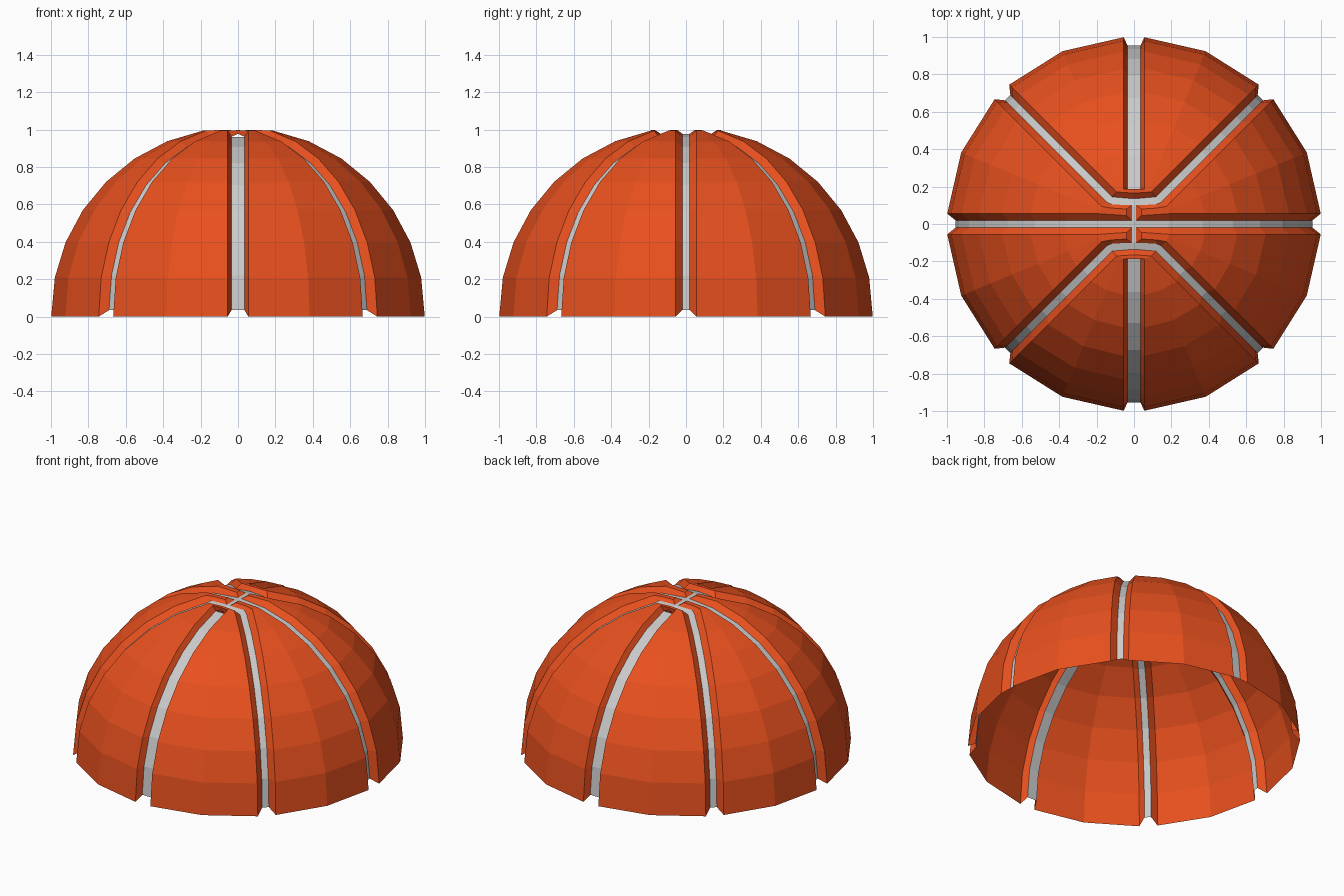
import bpy, bmesh
from math import sin, cos, radians, sqrt
from mathutils import Vector

if "Cube" in bpy.data.objects:
    bpy.data.objects.remove(bpy.data.objects["Cube"])

ROWS = 8                           # rows of 11.25 degrees up the dome
W = 0.055                          # half width of a groove at the surface
FLOOR = {0: 0.02, 45: 0.02, 90: 0.035}   # half width of each grey strip
TOP, LOW = 0.997, 0.978            # crown heights: panel, groove floor


def turn(x, y, z, deg):
    a = radians(deg)
    return Vector((x * cos(a) - y * sin(a), x * sin(a) + y * cos(a), z))


def skin(k, deg, off=0.0):
    """Point on the outer surface, off to the side of a meridian."""
    p = radians(11.25 * k)
    z = sin(p) + 0.014 if k else 0.0
    return turn(sqrt(cos(p) ** 2 - off ** 2), off, z, deg)


def floor(k, deg, side):
    """Edge point of a groove floor."""
    p = radians(11.25 * k)
    f = FLOOR[deg]
    return turn(sqrt((0.955 * cos(p)) ** 2 - f * f), side * f,
                0.035 + 0.945 * sin(p), deg)


def face(bm, pts):
    bm.faces.new([bm.verts.new(p) for p in pts])


def wall(bm, upper, lower):
    for i in range(len(upper) - 1):
        face(bm, [upper[i], upper[i + 1], lower[i + 1], lower[i]])


def panel(bm, a, b, cap, cap_floor):
    """One panel between grooves a and b, with its crown and groove walls."""
    left = [skin(k, a, W) for k in range(ROWS)]
    mid = [skin(k, (a + b) / 2) for k in range(ROWS)]
    right = [skin(k, b, -W) for k in range(ROWS)]
    for k in range(ROWS - 1):
        face(bm, [left[k], mid[k], mid[k + 1], left[k + 1]])
        face(bm, [mid[k], right[k], right[k + 1], mid[k + 1]])
    cap = [Vector((x, y, TOP)) for x, y in cap]
    cap_floor = [Vector((x, y, LOW)) for x, y in cap_floor]
    face(bm, [left[-1], mid[-1], right[-1]] + cap)
    fl = [floor(k, a, 1) for k in range(ROWS)]
    fr = [floor(k, b, -1) for k in range(ROWS)]
    return left, right, cap, fl, fr, cap_floor


def finish(bm, name, color=None):
    bmesh.ops.remove_doubles(bm, verts=bm.verts, dist=0.0005)
    bmesh.ops.recalc_face_normals(bm, faces=bm.faces)
    # keep the dome facing outward
    for f in bm.faces:
        if name == "groove_strips" and f.normal.dot(f.calc_center_median()) < 0:
            f.normal_flip()
    me = bpy.data.meshes.new(name)
    bm.to_mesh(me)
    bm.free()
    ob = bpy.data.objects.new(name, me)
    bpy.context.collection.objects.link(ob)
    if color:
        mat = bpy.data.materials.new(name + "_paint")
        mat.diffuse_color = color
        mat.use_nodes = True
        mat.node_tree.nodes["Principled BSDF"].inputs["Base Color"].default_value = mat.diffuse_color
        me.materials.append(mat)
    m = ob.modifiers.new("quarters", 'MIRROR')
    m.use_axis = (True, True, False)
    m.merge_threshold = 0.0005
    return ob


# side panel of one quarter
bm = bmesh.new()
l, r, c, fl, fr, cf = panel(bm, 0, 45,
                            [(0.12, 0.085), (0.04, 0.08), (0.04, 0.045)],
                            [(0.12, 0.105), (0.012, 0.10), (0.012, 0.02)])
wall(bm, r + c + l[::-1], fr + cf + fl[::-1])

# front panel of one quarter, joined to its mirror by a bridge at the crown
l, r, c, fl, fr, cf = panel(bm, 45, 90,
                            [(0.0, 0.187), (0.0, 0.165)],
                            [(0.0, 0.183), (0.0, 0.135)])
wall(bm, r + c[:1], fr + cf[:1])
wall(bm, l + c[1:], fl + cf[1:])
finish(bm, "dome_panels", (0.8, 0.08, 0.013, 1))

# grey strips on the groove floors
bm = bmesh.new()


def crown(*pts):
    return [Vector((x, y, LOW)) for x, y in pts]


for k in range(ROWS - 1):
    for a, s, t in ((0, 0, 1), (45, -1, 1), (90, -1, 0)):
        face(bm, [floor(k, a, s), floor(k, a, t),
                  floor(k + 1, a, t), floor(k + 1, a, s)])
face(bm, [floor(7, 0, 0), floor(7, 0, 1)]
     + crown((0.012, 0.02), (0, 0.02), (0, 0)))
face(bm, [floor(7, 45, 1), floor(7, 45, -1)]
     + crown((0.12, 0.105), (0.012, 0.10), (0, 0.10), (0, 0.135)))
face(bm, crown((0, 0.02), (0.012, 0.02), (0.012, 0.10), (0, 0.10)))
finish(bm, "groove_strips", (0.6, 0.6, 0.6, 1))
